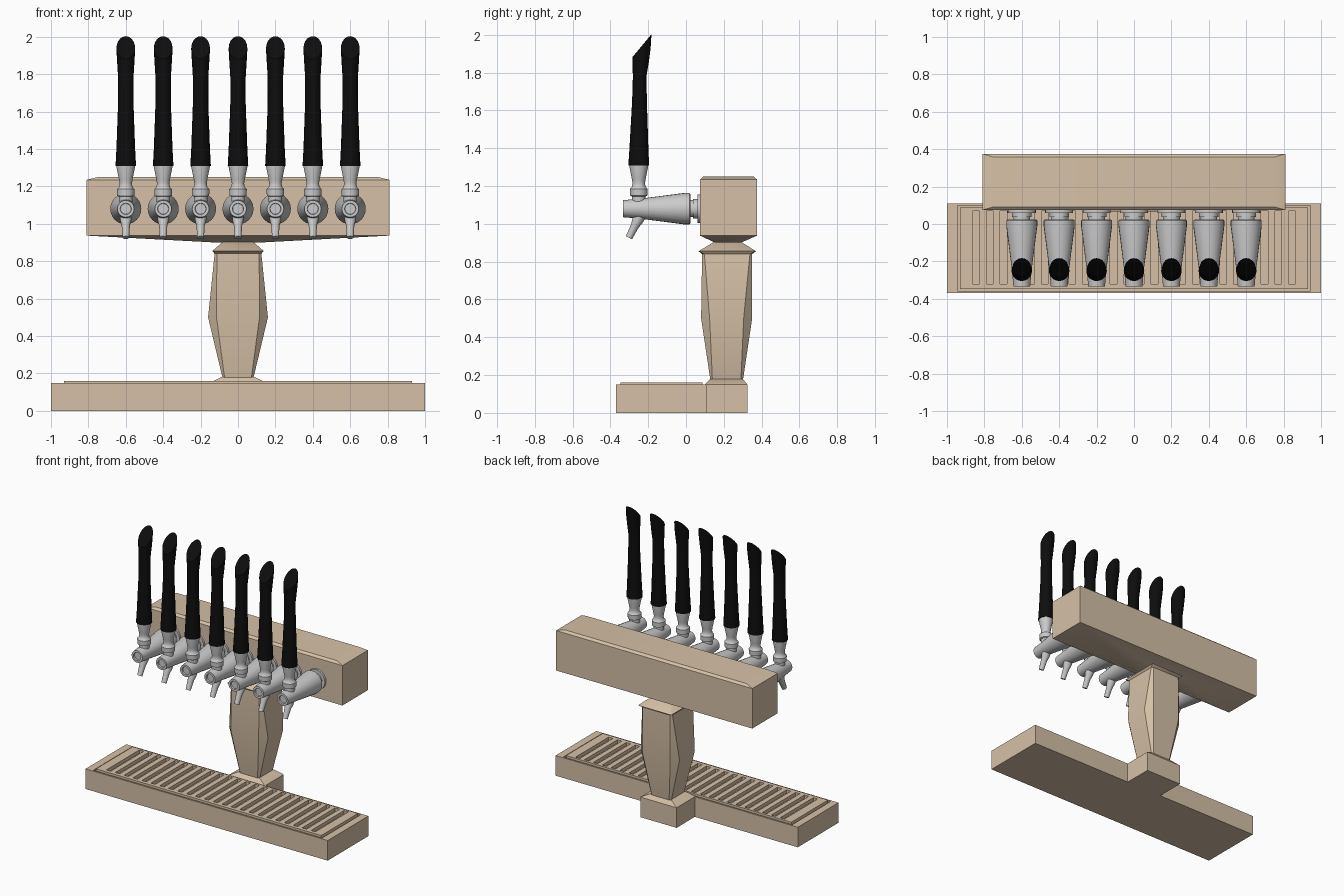
import bpy, bmesh, math
from mathutils import Vector

if "Cube" in bpy.data.objects:
    bpy.data.objects.remove(bpy.data.objects["Cube"])


def material(name, rgb):
    m = bpy.data.materials.new(name)
    m.diffuse_color = (*rgb, 1)
    m.use_nodes = True
    m.node_tree.nodes["Principled BSDF"].inputs["Base Color"].default_value = m.diffuse_color
    return m


BEIGE = material("warm beige", (0.67, 0.53, 0.385))
STEEL = material("brushed steel", (0.6, 0.6, 0.61))
BLACK = material("handle black", (0.004, 0.004, 0.004))


def loft(bm, rings):
    """Skin a list of equal-length point rings and cap both ends."""
    vs = [[bm.verts.new(p) for p in r] for r in rings]
    n = len(vs[0])
    for a, b in zip(vs, vs[1:]):
        for i in range(n):
            j = (i + 1) % n
            bm.faces.new((a[i], a[j], b[j], b[i]))
    bm.faces.new(vs[0][::-1])
    bm.faces.new(vs[-1])


def finish(name, bm, mat, angle=35):
    bmesh.ops.recalc_face_normals(bm, faces=bm.faces[:])
    me = bpy.data.meshes.new(name)
    bm.to_mesh(me)
    bm.free()
    me.materials.append(mat)
    for p in me.polygons:
        p.use_smooth = True
    me.set_sharp_from_angle(angle=math.radians(angle))
    ob = bpy.data.objects.new(name, me)
    bpy.context.collection.objects.link(ob)
    return ob


def rect(hx, y0, y1, z):
    return [(-hx, y0, z), (hx, y0, z), (hx, y1, z), (-hx, y1, z)]


def octagon(hx, y0, y1, z, c):
    return [(-hx + c, y0, z), (hx - c, y0, z), (hx, y0 + c, z), (hx, y1 - c, z),
            (hx - c, y1, z), (-hx + c, y1, z), (-hx, y1 - c, z), (-hx, y0 + c, z)]


def circle(centre, axis, rx, ry=None, n=24):
    """Ring around a centre, perpendicular to an axis lying in the yz plane."""
    c, u = Vector(centre), Vector((1, 0, 0))
    v = Vector(axis).normalized().cross(u)
    ry = ry or rx
    return [c + u * rx * math.cos(t) + v * ry * math.sin(t)
            for t in (2 * math.pi * i / n for i in range(n))]


# drip tray with a shallow recess for the grate
bm = bmesh.new()
loft(bm, [rect(1, -0.37, 0.11, 0), rect(1, -0.37, 0.11, 0.15),
          rect(0.945, -0.358, 0.098, 0.15), rect(0.945, -0.358, 0.098, 0.125)])
finish("drip_tray", bm, BEIGE)

# slotted grate: a grid plate whose slot cells are pushed down
bm = bmesh.new()
xs, slots, zt = [-0.93], 24, 0.16
for i in range(slots):
    x = -0.845 + i * 1.69 / (slots - 1)
    xs += [x - 0.018, x + 0.018]
xs.append(0.93)
ys = [-0.347, -0.32, 0.07, 0.087]
grid = [[bm.verts.new((x, y, zt)) for y in ys] for x in xs]
pockets = []
for i in range(len(xs) - 1):
    for j in range(3):
        f = bm.faces.new((grid[i][j], grid[i + 1][j], grid[i + 1][j + 1], grid[i][j + 1]))
        if j == 1 and i % 2 == 1:
            pockets.append(f)
rim = [e for e in bm.edges if e.is_boundary]
res = bmesh.ops.extrude_edge_only(bm, edges=rim)
for v in res["geom"]:
    if isinstance(v, bmesh.types.BMVert):
        v.co.z = 0.125
for f in bmesh.ops.extrude_discrete_faces(bm, faces=pockets)["faces"]:
    for v in f.verts:
        v.co.z = 0.135
finish("grate", bm, BEIGE)

# foot block behind the tray
bm = bmesh.new()
loft(bm, [rect(0.15, 0.1, 0.325, 0), rect(0.15, 0.1, 0.325, 0.15),
          rect(0.09, 0.13, 0.3, 0.18)])
finish("foot_block", bm, BEIGE)

# faceted column with a collar at the top
bm = bmesh.new()
loft(bm, [octagon(0.08, 0.13, 0.3, 0.165, 0.01),
          octagon(0.16, 0.08, 0.35, 0.5, 0.045),
          octagon(0.125, 0.085, 0.35, 0.84, 0.012),
          octagon(0.137, 0.066, 0.37, 0.855, 0.004),
          octagon(0.08, 0.15, 0.29, 0.905, 0.004)])
finish("column", bm, BEIGE)

# cross beam, its underside sloping to the column
bm = bmesh.new()
loft(bm, [rect(0.12, 0.155, 0.29, 0.9), rect(0.81, 0.075, 0.375, 0.937),
          rect(0.81, 0.075, 0.375, 1.235), rect(0.75, 0.092, 0.358, 1.25)])
finish("cross_beam", bm, BEIGE)

# (position along axis, radius) profiles
BODY = [(-0.322, 0.028), (-0.333, 0.03), (-0.333, 0.045), (-0.25, 0.052), (-0.01, 0.083),
        (0.018, 0.083), (0.025, 0.075), (0.025, 0.045), (0.038, 0.045), (0.038, 0.052),
        (0.06, 0.052), (0.06, 0.075), (0.085, 0.075)]
STEM = [(1.1, 0.036), (1.145, 0.036), (1.15, 0.046), (1.185, 0.047), (1.197, 0.036),
        (1.215, 0.033), (1.235, 0.036), (1.305, 0.05), (1.312, 0.05)]
# handle sections: z, y centre, half width, half depth
GRIP = [(1.308, -0.25, 0.055, 0.055), (1.4, -0.249, 0.05, 0.05), (1.65, -0.246, 0.041, 0.039),
        (1.78, -0.245, 0.041, 0.036), (1.86, -0.24, 0.046, 0.044),
        (1.93, -0.236, 0.05, 0.049), (2.03, -0.23, 0.05, 0.049)]

for k in range(7):
    x = -0.6 + 0.2 * k
    # faucet: tapered body, stem and angled spout
    bm = bmesh.new()
    loft(bm, [circle((0, y, 1.08), (0, 1, 0), r) for y, r in BODY])
    loft(bm, [circle((0, -0.25, z), (0, 0, 1), r) for z, r in STEM])
    d = Vector((0, -0.06, -0.12))
    loft(bm, [circle(Vector((0, -0.24, 1.05)) + d * t, d, r, n=16)
              for t, r in ((0, 0.032), (0.25, 0.03), (0.5, 0.022), (1.03, 0.018))])
    finish(f"faucet_{k + 1}", bm, STEEL).location.x = x

    # handle with a slanted top
    bm = bmesh.new()
    loft(bm, [circle((0, y, z), (0, 0, 1), rx, ry, 20) for z, y, rx, ry in GRIP])
    cut = bmesh.ops.bisect_plane(bm, geom=bm.verts[:] + bm.edges[:] + bm.faces[:],
                                 plane_co=(0, -0.185, 2.0), plane_no=(0, -0.12, 0.1),
                                 clear_outer=True)
    edges = [e for e in cut["geom_cut"] if isinstance(e, bmesh.types.BMEdge)]
    bmesh.ops.holes_fill(bm, edges=edges)
    finish(f"handle_{k + 1}", bm, BLACK).location.x = x
